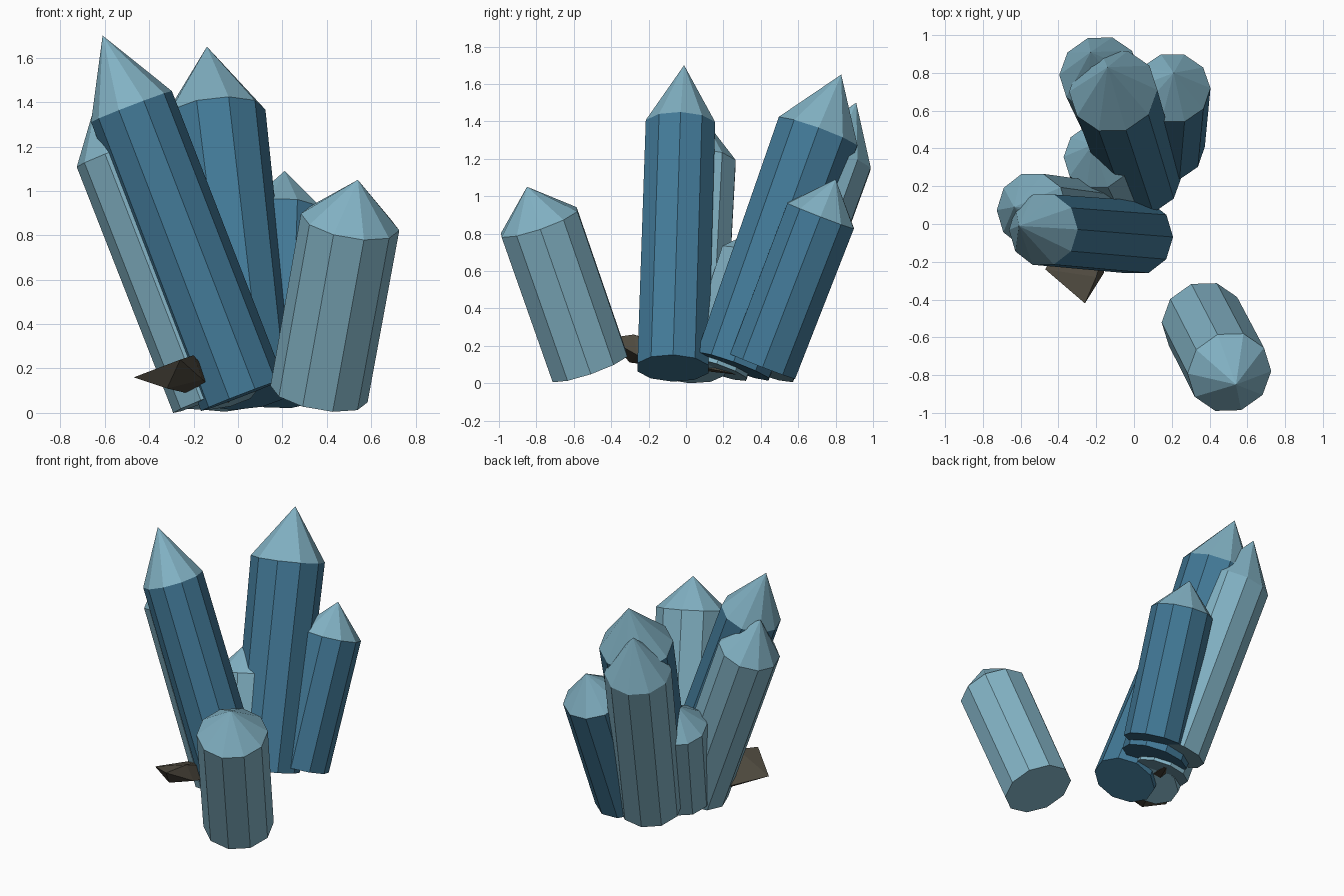
import bpy, bmesh, math
from mathutils import Vector

if "Cube" in bpy.data.objects:
    bpy.data.objects.remove(bpy.data.objects["Cube"])


def material(name, rgb):
    mat = bpy.data.materials.new(name)
    lin = [((c / 255 + 0.055) / 1.055) ** 2.4 for c in rgb]
    mat.diffuse_color = (*lin, 1)
    mat.use_nodes = True
    mat.node_tree.nodes["Principled BSDF"].inputs["Base Color"].default_value = mat.diffuse_color
    return mat


PALE = material("pale_blue", (130, 178, 196))
DEEP = material("deep_blue", (66, 121, 151))
STONE = material("dark_stone", (80, 75, 64))
SIDES = 10


def add_object(name, bm, mats):
    bmesh.ops.recalc_face_normals(bm, faces=bm.faces[:])
    mesh = bpy.data.meshes.new(name)
    bm.to_mesh(mesh)
    bm.free()
    for mat in mats:
        mesh.materials.append(mat)
    obj = bpy.data.objects.new(name, mesh)
    bpy.context.collection.objects.link(obj)


def crystal(name, base, shoulder, tip, r_base, r_top, body):
    """Leaning ten-sided prism with a pointed pale cap."""
    base, shoulder, tip = Vector(base), Vector(shoulder), Vector(tip)
    turn = Vector((0, 0, 1)).rotation_difference(shoulder - base)
    bm = bmesh.new()

    def ring(center, r):
        angles = [2 * math.pi * i / SIDES for i in range(SIDES)]
        return [bm.verts.new(center + turn @ Vector((r * math.cos(a), r * math.sin(a), 0)))
                for a in angles]

    low, high = ring(base, r_base), ring(shoulder, r_top)
    point = bm.verts.new(tip)
    bm.faces.new(low[::-1])
    for i in range(SIDES):
        j = (i + 1) % SIDES
        bm.faces.new((low[i], low[j], high[j], high[i]))
        bm.faces.new((high[i], high[j], point)).material_index = 1
    add_object(name, bm, [body, PALE])


# Crystals: base centre, shoulder centre, tip, base radius, shoulder radius
crystal("front_left_crystal", (0.02, -0.07, 0.08), (-0.48, -0.03, 1.38),
        (-0.61, -0.01, 1.70), 0.20, 0.195, DEEP)
crystal("left_crystal", (-0.11, 0.02, 0.07), (-0.54, 0.075, 1.18),
        (-0.635, 0.09, 1.42), 0.195, 0.20, PALE)
crystal("back_tall_crystal", (0.04, 0.25, 0.09), (-0.11, 0.705, 1.34),
        (-0.14, 0.83, 1.65), 0.215, 0.235, DEEP)
crystal("front_right_crystal", (0.365, -0.515, 0.085), (0.505, -0.785, 0.86),
        (0.54, -0.85, 1.05), 0.222, 0.225, PALE)
crystal("back_right_crystal", (0.18, 0.41, 0.09), (0.205, 0.72, 0.895),
        (0.21, 0.80, 1.09), 0.195, 0.20, DEEP)
crystal("back_crystal", (0.0, 0.39, 0.08), (-0.185, 0.795, 1.21),
        (-0.23, 0.91, 1.50), 0.205, 0.213, PALE)
crystal("small_inner_crystal", (-0.09, 0.16, 0.075), (-0.19, 0.36, 0.67),
        (-0.22, 0.42, 0.84), 0.18, 0.185, PALE)

# Flat stone shard wedged under the cluster
bm = bmesh.new()
for p in [(-0.47, -0.24, 0.16), (-0.26, -0.42, 0.24), (-0.20, -0.28, 0.26),
          (-0.16, -0.26, 0.15), (-0.32, -0.30, 0.11), (-0.25, 0.15, 0.14),
          (-0.02, 0.32, 0.04)]:
    bm.verts.new(p)
bmesh.ops.convex_hull(bm, input=bm.verts[:])
add_object("stone_shard", bm, [STONE])
